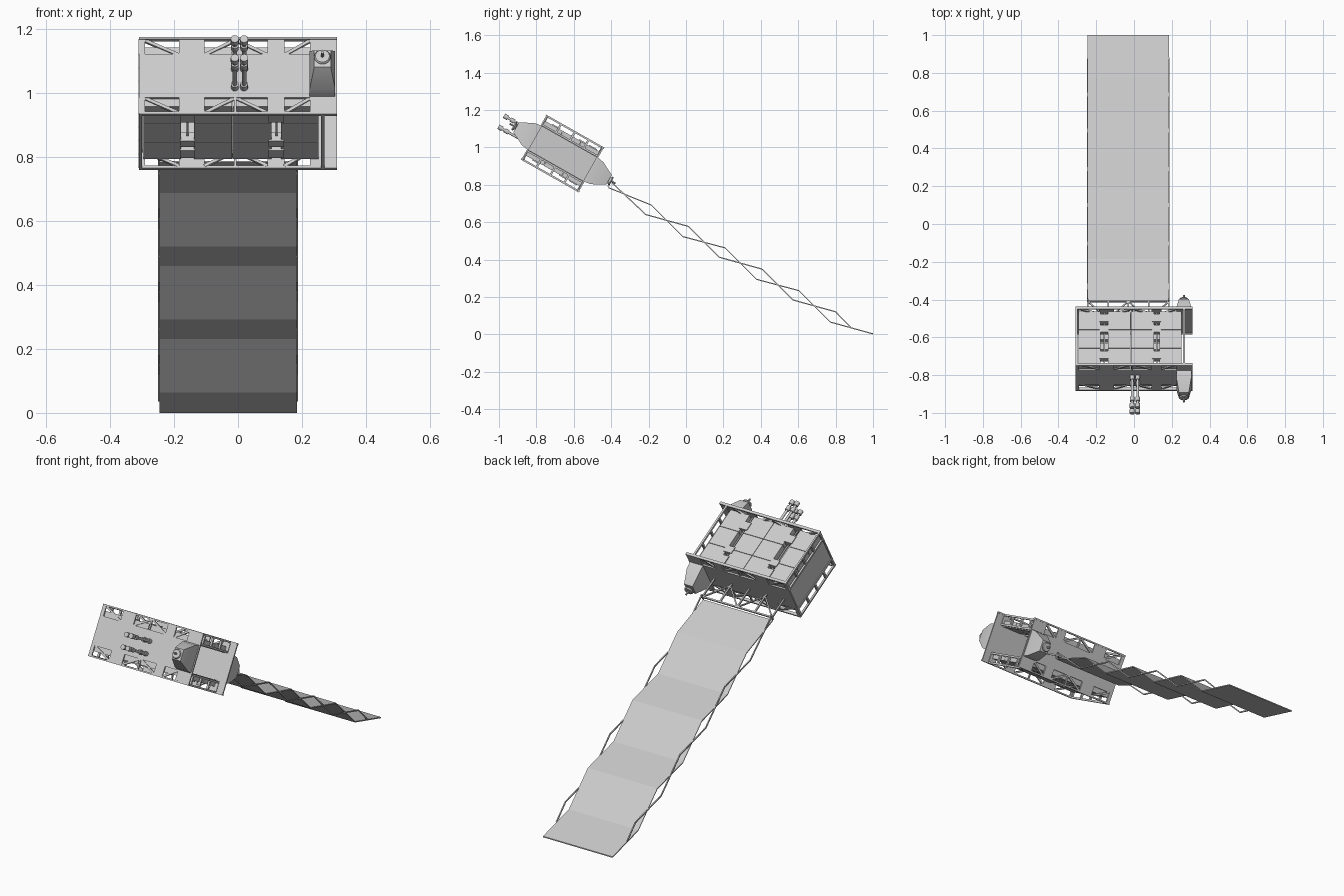
import bpy, bmesh, math
from mathutils import Matrix, Vector

if "Cube" in bpy.data.objects:
    bpy.data.objects.remove(bpy.data.objects["Cube"])

# Tilted frame of the craft: local x = width, y = long axis, z = thickness
M = Matrix.Translation((0, -0.66, 0.967)) @ Matrix.Rotation(math.radians(-29.5), 4, 'X')


class Part:
    """Collects primitives into one mesh object."""
    def __init__(self, name, matrix=M):
        self.name, self.matrix, self.bm = name, matrix, bmesh.new()

    def box(self, x0, x1, y0, y1, z0, z1):
        m = Matrix.Translation(((x0 + x1) / 2, (y0 + y1) / 2, (z0 + z1) / 2)) @ \
            Matrix.Diagonal((x1 - x0, y1 - y0, z1 - z0, 1))
        bmesh.ops.create_cube(self.bm, size=1, matrix=m)

    def bar(self, p, q, t=0.008):
        p, q = Vector(p), Vector(q)
        d = q - p
        m = Matrix.Translation((p + q) / 2) @ d.to_track_quat('Z', 'Y').to_matrix().to_4x4() @ \
            Matrix.Diagonal((t, t, d.length, 1))
        bmesh.ops.create_cube(self.bm, size=1, matrix=m)

    def cyl(self, p, q, r1, r2=None, n=16):
        p, q = Vector(p), Vector(q)
        d = q - p
        m = Matrix.Translation((p + q) / 2) @ d.to_track_quat('Z', 'Y').to_matrix().to_4x4()
        bmesh.ops.create_cone(self.bm, cap_ends=True, segments=n, radius1=r1,
                              radius2=r1 if r2 is None else r2, depth=d.length, matrix=m)

    def done(self, smooth=False):
        me = bpy.data.meshes.new(self.name)
        self.bm.to_mesh(me)
        self.bm.free()
        ob = bpy.data.objects.new(self.name, me)
        ob.matrix_world = self.matrix
        bpy.context.collection.objects.link(ob)
        if smooth:
            bpy.context.view_layer.objects.active = ob
            ob.select_set(True)
            bpy.ops.object.shade_smooth_by_angle(angle=math.radians(35))
            ob.select_set(False)
        return ob


L = 0.176            # half length of the body
H = 0.138            # half thickness of the frame
COLS = [(-0.295, -0.178), (-0.138, -0.019), (-0.017, 0.105), (0.135, 0.252)]
SLOTS = [-0.158, 0.12]
WINDOWS = [(-0.29, -0.185), (-0.105, -0.012), (-0.004, 0.092), (0.145, 0.225)]

# Side wall closing the bay on the left
p = Part("left_wall")
p.box(-0.305, -0.298, -L, L, -0.08, 0.08)
p.done()

# Panel modules on both broad faces, three tiles per column
p = Part("panel_modules")
for s in (-1, 1):
    for x0, x1 in COLS:
        for i in range(3):
            y0 = -0.168 + i * 0.112
            p.box(x0, x1, y0, y0 + 0.11, *sorted((s * 0.072, s * 0.106)))
p.done()

# Latch blocks and rods bridging the slots
p = Part("slot_latches")
for s in (-1, 1):
    for x in SLOTS:
        p.bar((x, -L, s * 0.09), (x, L, s * 0.09), 0.007)
        for y, h in ((-0.1, 0.024), (0.06, 0.02), (0.125, 0.024)):
            p.box(x - 0.024, x + 0.024, y - h, y + h, s * 0.095 - 0.016, s * 0.095 + 0.016)
p.done()

# End plates with cut-out truss windows
for name, s in (("front_plate", -1), ("back_plate", 1)):
    p = Part(name)
    y0, y1 = sorted((s * L, s * (L - 0.008)))
    p.box(-0.31, 0.31, y0, y1, -0.078, 0.078)
    edges = [-0.31] + [e for w in WINDOWS for e in w] + [0.31]
    for t in (-1, 1):
        za, zb = sorted((t * 0.078, t * 0.13))
        for x0, x1 in zip(edges[::2], edges[1::2]):
            p.box(x0, x1, y0, y1, za, zb)
        p.box(-0.31, 0.31, *sorted((s * (L + 0.003), s * (L - 0.012))), *sorted((t * 0.13, t * H)))
        for i, (x0, x1) in enumerate(WINDOWS):
            a, b = (0.078, 0.13) if i % 2 else (0.13, 0.078)
            if t < 0:
                a, b = b, a
            p.bar((x0, s * (L - 0.008), t * a), (x1, s * (L - 0.008), t * b), 0.01)
    p.done()

# Side ladder frames along the body
p = Part("side_frames")
for x in (-0.305, 0.265):
    for s in (-1, 1):
        p.bar((x, -L, s * 0.133), (x, L, s * 0.133), 0.01)
        p.bar((x, -L, s * 0.08), (x, L, s * 0.08), 0.01)
        for i in range(5):
            y = -L + 0.006 + i * (2 * L - 0.012) / 4
            p.bar((x, y, s * 0.08), (x, y, s * 0.133), 0.011)
p.done()

# Tapered housings with nozzles at both ends
for name, s in (("front_thruster", -1), ("back_thruster", 1)):
    p = Part(name)
    rings = [(L, 0.04, 0.074), (0.212, 0.04, 0.068), (0.285, 0.026, 0.03)]
    prev = None
    for y, hx, hz in rings:
        ring = [p.bm.verts.new((0.264 + a * hx, s * y, b * hz))
                for a, b in ((-1, -1), (1, -1), (1, 1), (-1, 1))]
        if prev:
            for i in range(4):
                j = (i + 1) % 4
                p.bm.faces.new((prev[i], prev[j], ring[j], ring[i]))
        else:
            p.bm.faces.new(ring[::-1])
        prev = ring
    p.bm.faces.new(prev)
    bmesh.ops.recalc_face_normals(p.bm, faces=p.bm.faces)
    c = lambda y: (0.264, s * y, 0)
    p.cyl(c(0.284), c(0.296), 0.012, 0.026)
    p.cyl(c(0.296), c(0.302), 0.026, 0.022)
    p.cyl(c(0.302), c(0.325), 0.005, n=8)
    p.done(True)

# Front probe booms: stacked pairs of slim rods with a collar at each end
p = Part("probe_booms")
for z, tip in ((0.022, -0.372), (-0.044, -0.369)):
    for x in (-0.01, 0.019):
        p.cyl((x, -L, z), (x, tip, z), 0.007, n=12)
        for y, r, h in ((-0.19, 0.012, 0.012), (-0.32, 0.012, 0.012), (tip + 0.012, 0.013, 0.012)):
            p.cyl((x, y - h, z), (x, y + h, z), r, n=12)
p.done(True)

# Lattice mount between the body and the array
p = Part("array_mount")
xs = [-0.245 + i * 0.1075 for i in range(5)]
for x in (xs[0], xs[-1]):
    p.bar((x, 0.298, -0.035), (x, 0.298, 0.0))
z = -0.018
p.bar((xs[0], 0.298, z), (xs[-1], 0.298, z))
for i, x in enumerate(xs):
    p.bar((x, L, z), (x, 0.3, z))
    if i < 4:
        a, b = (0.19, 0.298) if i % 2 else (0.298, 0.19)
        p.bar((x, a, z), (xs[i + 1], b, z), 0.007)
p.done()

# Two opposed zigzags in world y and z: the blanket folds and the scissor arms
fold, arms = [(1.0, 0.003)], [(0.88, 0.038)]
for i in range(3):
    dy, dz = -0.394 * i, 0.2285 * i
    fold += [(0.772 + dy, 0.066 + dz), (0.604 + dy, 0.234 + dz)]
    arms += [(0.8 + dy, 0.121 + dz), (0.573 + dy, 0.184 + dz)]
fold.append((-0.415, 0.785))
arms.append((-0.395, 0.81))

# Folded blanket
p = Part("array_blanket", Matrix())
lo, hi = [[[p.bm.verts.new((x, y, z + o)) for x in (-0.246, 0.184)] for y, z in fold]
          for o in (-0.003, 0.003)]
n = len(fold)
for i in range(n - 1):
    p.bm.faces.new((hi[i][0], hi[i][1], hi[i + 1][1], hi[i + 1][0]))
    p.bm.faces.new((lo[i][0], lo[i + 1][0], lo[i + 1][1], lo[i][1]))
    for k in (0, 1):
        p.bm.faces.new((lo[i][k], hi[i][k], hi[i + 1][k], lo[i + 1][k]))
for i in (0, n - 1):
    p.bm.faces.new((lo[i][0], lo[i][1], hi[i][1], hi[i][0]))
bmesh.ops.recalc_face_normals(p.bm, faces=p.bm.faces)
p.done()

# Scissor arms along both edges
p = Part("scissor_arms", Matrix())
for x in (-0.247, 0.185):
    for a, b in zip(arms, arms[1:]):
        p.bar((x, *a), (x, *b), 0.006)
p.done()
